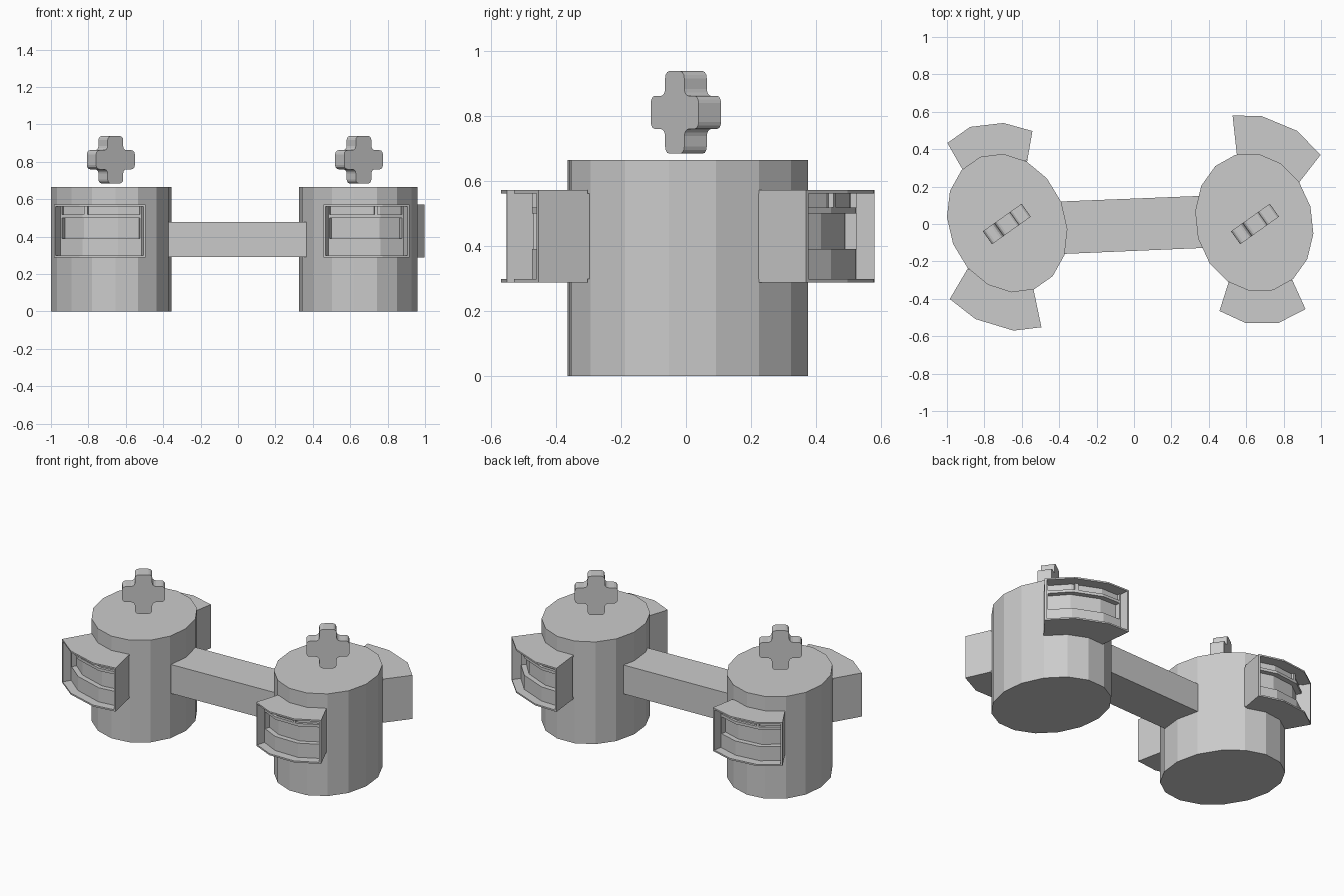
import bpy, bmesh, math
from mathutils import Vector

if "Cube" in bpy.data.objects:
    bpy.data.objects.remove(bpy.data.objects["Cube"])


def prism(bm, pts, z0, z1):
    """Closed upright prism over a flat outline."""
    low = [bm.verts.new((p[0], p[1], z0)) for p in pts]
    high = [bm.verts.new((p[0], p[1], z1)) for p in pts]
    bm.faces.new(low)
    bm.faces.new(high)
    n = len(pts)
    for i in range(n):
        j = (i + 1) % n
        bm.faces.new((low[i], low[j], high[j], high[i]))


def finish(bm, name):
    bmesh.ops.recalc_face_normals(bm, faces=bm.faces[:])
    me = bpy.data.meshes.new(name)
    bm.to_mesh(me)
    bm.free()
    ob = bpy.data.objects.new(name, me)
    bpy.context.collection.objects.link(ob)
    return ob


def drum(name, c, a, b):
    """Slightly squashed 16-sided drum from two half axes."""
    pts = []
    for k in range(16):
        t = k * math.tau / 16
        pts.append([c[i] + a[i] * math.cos(t) + b[i] * math.sin(t) for i in (0, 1)])
    bm = bmesh.new()
    prism(bm, pts, 0, 0.665)
    finish(bm, name)


def pod(name, outer, inner, split):
    """Open-fronted curved housing with a recessed shelf and two pockets."""
    o = [Vector(p) for p in outer]
    a, b = Vector(inner[0]), Vector(inner[1])
    d0, d1 = (a - o[0]).normalized(), (b - o[3]).normalized()

    def at(u, d):
        i = min(int(u), 2)
        return o[i].lerp(o[i + 1], u - i) + d * d0.lerp(d1, u / 3).normalized()

    bm = bmesh.new()

    def strip(u0, u1, depth, z0, z1):
        us = [u0] + [k for k in (1, 2) if u0 < k < u1] + [u1]
        prism(bm, [at(u, depth) for u in us] + [at(u, 0.2) for u in reversed(us)], z0, z1)

    # floor and roof
    for z0, z1 in ((0.288, 0.298), (0.562, 0.572)):
        prism(bm, o + [b, a], z0, z1)
    # end walls and cheeks
    w = 0.07
    for u0, u1, v0, v1 in ((0, w, w, 0.13), (3 - w, 3, 2.87, 3 - w)):
        strip(u0, u1, 0, 0.298, 0.562)
        strip(v0, v1, 0.055, 0.39, 0.562)
    # lower panel, recess, rail, pockets and divider
    strip(w, 3 - w, 0.055, 0.298, 0.39)
    strip(0.13, 2.87, 0.088, 0.39, 0.50)
    strip(0.13, 2.87, 0.055, 0.50, 0.518)
    strip(0.13, 2.87, 0.072, 0.518, 0.562)
    strip(split - 0.05, split + 0.05, 0.055, 0.518, 0.562)
    finish(bm, name)


def cross(name, x, y):
    """Rounded plus sign hovering over a drum."""
    r, h, t = 0.127, 0.051, 0.0425
    arm = [(r, -h), (r, h), (h, h)]
    pts = []
    for k in range(4):
        c, s = round(math.cos(k * math.pi / 2)), round(math.sin(k * math.pi / 2))
        pts += [(px * c - py * s, px * s + py * c) for px, py in arm]
    bm = bmesh.new()
    prism(bm, pts, -t, t)
    edges = [e for e in bm.edges if abs(e.verts[0].co.z - e.verts[1].co.z) > t]
    bmesh.ops.bevel(bm, geom=edges, offset=0.022, segments=3, profile=0.5, affect='EDGES')
    ob = finish(bm, name)
    ob.rotation_euler = (math.pi / 2, 0, math.radians(35.4))
    ob.location = (x, y, 0.811)


# drums
drum("left_drum", (-0.678, 0.005), (0.322, -0.032), (-0.022, 0.37))
drum("right_drum", (0.643, 0.008), (0.316, -0.06), (0.022, 0.367))

# connecting beam
bm = bmesh.new()
prism(bm, [(-0.38, -0.16), (0.37, -0.128), (0.355, 0.15), (-0.4, 0.12)], 0.29, 0.478)
finish(bm, "connecting_beam")

# housings, outline listed from -x to +x
pod("left_back_housing",
    [(-0.998, 0.433), (-0.876, 0.519), (-0.698, 0.54), (-0.543, 0.497)],
    [(-0.917, 0.292), (-0.57, 0.342)], 1.1)
pod("right_back_housing",
    [(0.527, 0.58), (0.682, 0.577), (0.874, 0.497), (0.997, 0.369)],
    [(0.55, 0.37), (0.885, 0.225)], 1.85)
pod("left_front_housing",
    [(-0.985, -0.401), (-0.848, -0.508), (-0.644, -0.57), (-0.495, -0.552)],
    [(-0.89, -0.24), (-0.538, -0.346)], 1.1)
pod("right_front_housing",
    [(0.457, -0.465), (0.596, -0.529), (0.773, -0.529), (0.917, -0.455)],
    [(0.505, -0.314), (0.848, -0.303)], 1.85)

# hovering plus signs
cross("left_plus", -0.68, 0.0)
cross("right_plus", 0.647, 0.0)
